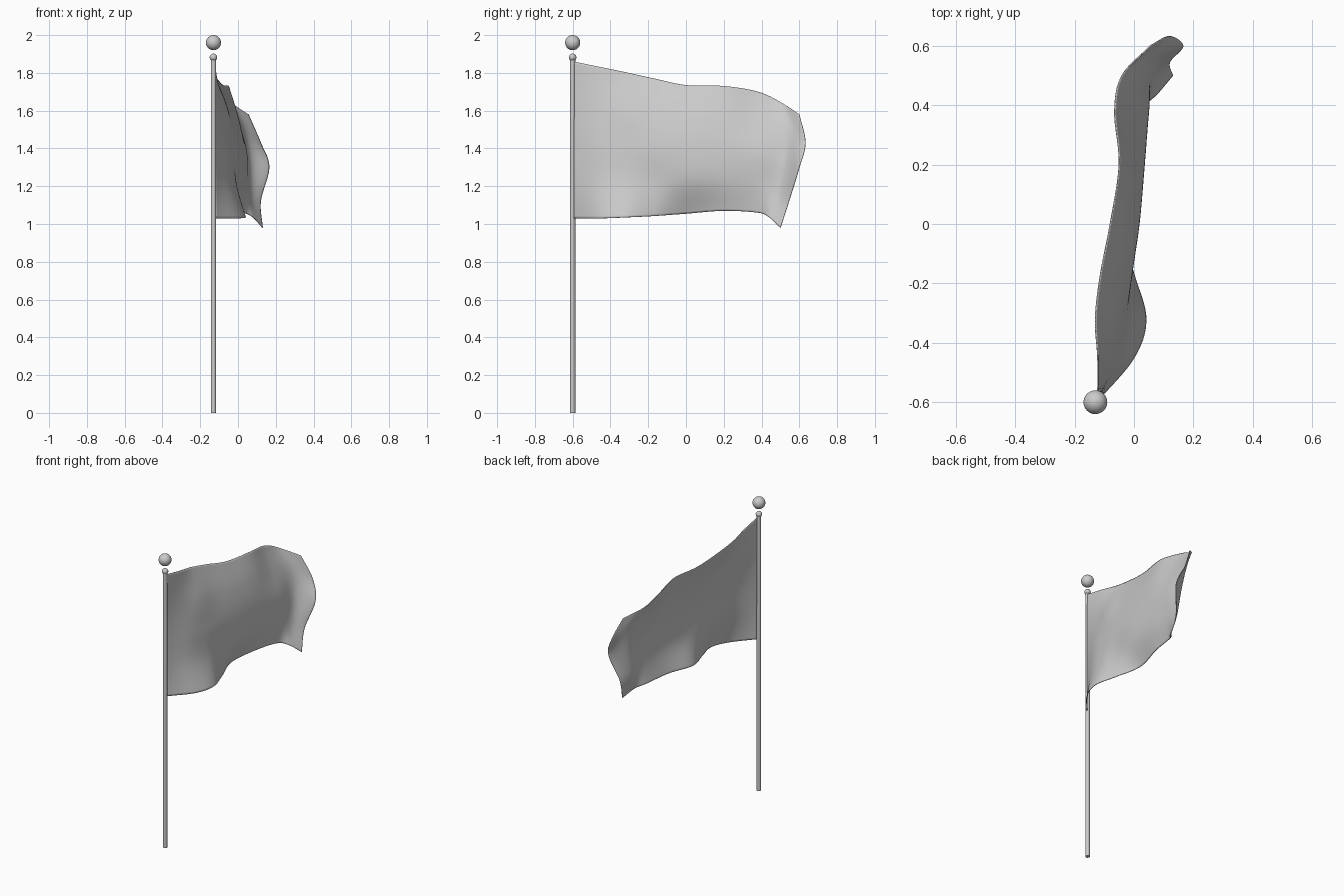
import bpy, bmesh, math
from mathutils import Vector

if "Cube" in bpy.data.objects:
    bpy.data.objects.remove(bpy.data.objects["Cube"])

PX, PY = -0.13, -0.6


def smooth(ob, angle=40):
    bpy.ops.object.select_all(action='DESELECT')
    ob.select_set(True)
    bpy.context.view_layer.objects.active = ob
    bpy.ops.object.shade_smooth_by_angle(angle=math.radians(angle))


def ball(name, z, r):
    bpy.ops.mesh.primitive_uv_sphere_add(segments=32, ring_count=16, radius=r, location=(PX, PY, z))
    ob = bpy.context.object
    ob.name = name
    smooth(ob)


# Pole, its cap and the finial ball
bpy.ops.mesh.primitive_cylinder_add(vertices=32, radius=0.014, depth=1.88, location=(PX, PY, 0.94))
pole = bpy.context.object
pole.name = "pole"
smooth(pole)
ball("pole_cap", 1.882, 0.02)
ball("finial_ball", 1.96, 0.04)

# Flag folds: y, top z, bottom z, then x from the top edge to the bottom edge
folds = [
    (-0.595, 1.86, 1.03, (-.122, -.122, -.122, -.122, -.122)),
    (-0.45, 1.83, 1.03, (-.122, -.09, -.065, -.045, 0.0)),
    (-0.32, 1.803, 1.035, (-.13, -.06, -.035, -.015, .04)),
    (-0.17, 1.77, 1.042, (-.113, -.045, -.01, -.01, 0.0)),
    (0.0, 1.735, 1.055, (-.08, -.02, .012, .01, -.05)),
    (0.2, 1.73, 1.07, (-.05, 0.0, .03, .03, -.01)),
    (0.38, 1.70, 1.06, (-.065, 0.0, .045, .045, .03)),
]
columns = []
for y, zt, zb, xs in folds:
    columns.append([Vector((x, y, zt + (zb - zt) * i / 4)) for i, x in enumerate(xs)])
# Curled fly end
columns.append([Vector(p) for p in (
    (-.04, .5, 1.645), (.025, .53, 1.51), (.06, .525, 1.34), (.065, .48, 1.16), (.08, .44, 1.035))])
columns.append([Vector(p) for p in (
    (.055, .6, 1.58), (.12, .632, 1.43), (.165, .6, 1.30), (.12, .545, 1.12), (.13, .5, .98))])


def spline(pts, t):
    """Smooth curve through pts, t from 0 to 1."""
    n = len(pts) - 1
    i = min(int(t * n), n - 1)
    f = t * n - i
    b, c = pts[i], pts[i + 1]
    a = pts[i - 1] if i > 0 else 2 * b - c
    d = pts[i + 2] if i + 2 <= n else 2 * c - b
    return 0.5 * (2 * b + (c - a) * f + (2 * a - 5 * b + 4 * c - d) * f ** 2
                  + (3 * b - a - 3 * c + d) * f ** 3)


# Flag cloth as a fine grid over the folds
NU, NV = 96, 64
bm = bmesh.new()
grid = []
for j in range(NV + 1):
    row = [spline(col, j / NV) for col in columns]
    grid.append([bm.verts.new(spline(row, i / NU)) for i in range(NU + 1)])
for j in range(NV):
    for i in range(NU):
        bm.faces.new((grid[j][i], grid[j + 1][i], grid[j + 1][i + 1], grid[j][i + 1]))
mesh = bpy.data.meshes.new("flag")
bm.to_mesh(mesh)
bm.free()
flag = bpy.data.objects.new("flag", mesh)
bpy.context.collection.objects.link(flag)
smooth(flag)
mod = flag.modifiers.new("thickness", 'SOLIDIFY')
mod.thickness = 0.004
mod.offset = 0
